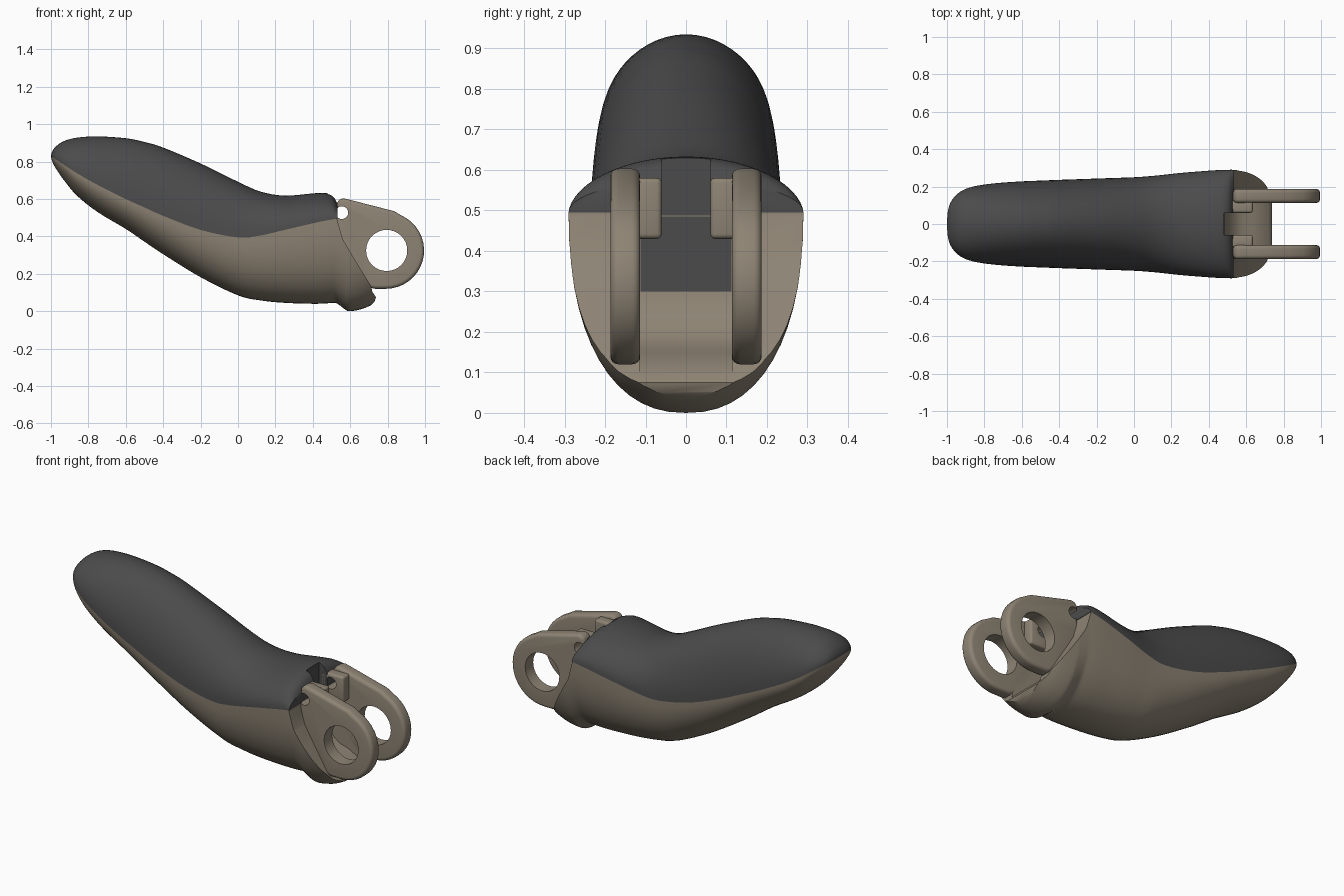
import bpy, bmesh, math

if "Cube" in bpy.data.objects:
    bpy.data.objects.remove(bpy.data.objects["Cube"])


def material(name, col):
    m = bpy.data.materials.new(name)
    m.diffuse_color = (*col, 1)
    m.use_nodes = True
    m.node_tree.nodes["Principled BSDF"].inputs["Base Color"].default_value = m.diffuse_color
    return m


DARK = material("dark_grip", (0.07, 0.07, 0.07))
BEIGE = material("beige_shell", (0.27, 0.23, 0.175))


def finish(name, bm, mat=None):
    bmesh.ops.remove_doubles(bm, verts=bm.verts, dist=1e-4)
    bmesh.ops.recalc_face_normals(bm, faces=bm.faces)
    me = bpy.data.meshes.new(name)
    bm.to_mesh(me)
    bm.free()
    ob = bpy.data.objects.new(name, me)
    bpy.context.collection.objects.link(ob)
    if mat:
        me.materials.append(mat)
    return ob


def activate(ob):
    bpy.ops.object.select_all(action='DESELECT')
    ob.select_set(True)
    bpy.context.view_layer.objects.active = ob


def bevel(ob, width, segs=3):
    activate(ob)
    m = ob.modifiers.new("bevel", 'BEVEL')
    m.width, m.segments, m.limit_method = width, segs, 'ANGLE'
    m.angle_limit = math.radians(40)
    bpy.ops.object.modifier_apply(modifier=m.name)


def cut(ob, cutter):
    activate(ob)
    m = ob.modifiers.new("cut", 'BOOLEAN')
    m.operation, m.solver, m.object = 'DIFFERENCE', 'EXACT', cutter
    bpy.ops.object.modifier_apply(modifier=m.name)


def smooth(ob, angle=35):
    activate(ob)
    bpy.ops.object.shade_smooth_by_angle(angle=math.radians(angle))


def prism(name, pts, y0, y1, mat=None):
    """Extrude an x-z outline from y0 to y1."""
    bm = bmesh.new()
    a = [bm.verts.new((x, y0, z)) for x, z in pts]
    b = [bm.verts.new((x, y1, z)) for x, z in pts]
    bm.faces.new(a)
    bm.faces.new(b[::-1])
    for i in range(len(pts)):
        j = (i + 1) % len(pts)
        bm.faces.new((a[i], a[j], b[j], b[i]))
    return finish(name, bm, mat)


def circle(cx, cz, r, n=32, a0=0, a1=360):
    closed = a1 - a0 == 360
    d = n if closed else n - 1
    return [(cx + r * math.cos(math.radians(a0 + (a1 - a0) * i / d)),
             cz + r * math.sin(math.radians(a0 + (a1 - a0) * i / d))) for i in range(n)]


def box(name, x0, x1, y0, y1, z0, z1, mat=None):
    return prism(name, [(x0, z0), (x1, z0), (x1, z1), (x0, z1)], y0, y1, mat)


def spline(rows, steps=4):
    """Catmull-Rom through the station rows."""
    out = []
    for i in range(len(rows) - 1):
        p = [rows[max(i - 1, 0)], rows[i], rows[i + 1], rows[min(i + 2, len(rows) - 1)]]
        for s in range(steps):
            t = s / steps
            out.append([0.5 * (2 * b + (c - a) * t + (2 * a - 5 * b + 4 * c - d) * t * t
                               + (3 * b - a - 3 * c + d) * t ** 3) for a, b, c, d in zip(*p)])
    return out + [list(rows[-1])]


def loft(name, rows, side, mat, n=28):
    """Half-oval sections standing on (side=1) or hanging from (side=0) the seam."""
    bm = bmesh.new()
    rings = []
    for x, seam, top, bot, w in spline(rows):
        h = top - seam if side else bot - seam
        e = 2.0 if side else 2.0 + 0.3 * min(1, max(0, x + 0.5))
        ring = []
        for k in range(n + 1):
            a = math.pi * k / n
            c, s = math.cos(a), math.sin(a)
            y = w * math.copysign(abs(c) ** (2 / e), c)
            ring.append(bm.verts.new((x, y, seam + h * max(s, 0) ** (2 / e))))
        rings.append(ring)
    for r, q in zip(rings, rings[1:]):
        for k in range(n + 1):
            j = (k + 1) % (n + 1)
            bm.faces.new((r[k], r[j], q[j], q[k]))
    bm.faces.new(rings[-1])
    return finish(name, bm, mat)


# stations: x, seam height, top, bottom, half width
S = [(-1, .83, .83, .83, 0), (-.995, .826, .85, .805, .07), (-.975, .812, .88, .765, .125),
     (-.93, .783, .91, .70, .172), (-.86, .737, .928, .617, .2), (-.75, .675, .935, .53, .217),
     (-.6, .60, .925, .44, .228), (-.5, .555, .905, .372, .232), (-.4, .51, .875, .305, .236),
     (-.2, .435, .79, .182, .243), (0, .395, .692, .085, .25), (.12, .405, .64, .058, .259),
     (.25, .435, .618, .045, .273), (.4, .47, .63, .04, .285), (.47, .485, .632, .042, .289),
     (.51, .492, .614, .045, .29), (.532, .495, .575, .04, .29)]
LIP = [(.57, .5, .5, .012, .29), (.6, .5, .5, 0, .29), (.68, .5, .5, .018, .288),
       (.76, .5, .5, .06, .28)]

grip = loft("grip_pad", S, 1, DARK)
shell = loft("lower_shell", S + LIP, 0, BEIGE)

# sloped open end of the shell
end = prism("end_cutter", [(.53, .7), (.53, .49), (.56, .385), (.607, .305), (.69, .17),
                           (.712, .135), (.718, .105), (.738, .075), (.73, .05), (.70, .02),
                           (.70, -.2), (1.2, -.2), (1.2, .7)], -.5, .5)
# pocket between the lugs, with a sloping floor
pocket = prism("pocket_cutter", [(.48, .7), (.48, .3), (.505, .235), (.54, .19), (.58, .162),
                                 (.63, .148), (.74, .09), (.9, .085), (.9, .7)], -.113, .113)
notch = box("notch_cutter", .48, .8, -.06, .06, .2, .8)
hole = prism("hole_cutter", circle(.795, .325, .11), -.4, .4)
pin = prism("pin_cutter", circle(.555, .527, .034, 20), -.21, .21)
cut(shell, end)
cut(shell, pocket)
cut(grip, notch)

# dark inner wall of the pocket
plug = box("inner_wall", .40, .483, -.112, .112, .3, .485, DARK)

# two lugs with a large eye, and hinge blocks on their inner faces
outline = ([(.53, .58), (.545, .603), (.57, .603), (.835, .535)]
           + circle(.79, .325, .205, 18, 66, -90)
           + [(.735, .12), (.68, .13), (.62, .2), (.56, .3), (.52, .42), (.528, .49)])
parts = [grip, shell, plug]
for s, side in ((-1, "front"), (1, "back")):
    lug = prism(side + "_lug", outline, s * .113, s * .187, BEIGE)
    bevel(lug, .02, 4)
    block = box(side + "_hinge_block", .49, .635, s * .06, s * .125, .43, .58, BEIGE)
    bevel(block, .012)
    cut(lug, hole)
    for ob in (lug, block):
        cut(ob, pin)
    parts += [lug, block]

for ob in (end, pocket, notch, hole, pin):
    bpy.data.objects.remove(ob)
for ob in parts:
    smooth(ob)
